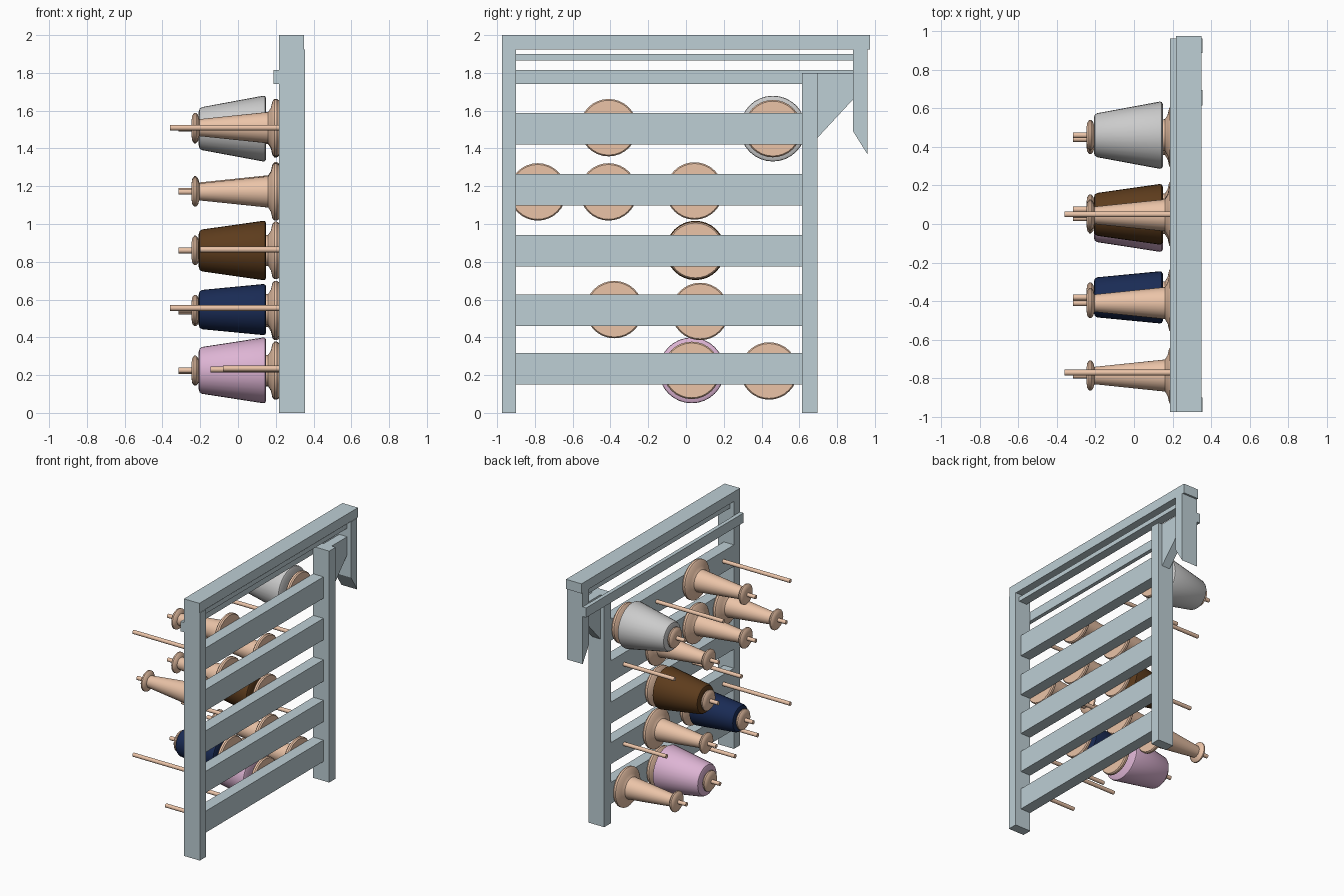
import bpy, bmesh
from math import cos, sin, pi, radians

if "Cube" in bpy.data.objects:
    bpy.data.objects.remove(bpy.data.objects["Cube"])


def mat(name, rgb):
    m = bpy.data.materials.new(name)
    m.diffuse_color = (*rgb, 1)
    m.use_nodes = True
    m.node_tree.nodes["Principled BSDF"].inputs["Base Color"].default_value = m.diffuse_color
    return m


PAINT = mat("pale_blue_paint", (0.51, 0.62, 0.66))
WOOD = mat("bare_wood", (0.83, 0.55, 0.39))
YARN = {
    "grey": mat("grey_yarn", (0.55, 0.55, 0.55)),
    "brown": mat("brown_yarn", (0.11, 0.045, 0.012)),
    "blue": mat("blue_yarn", (0.010, 0.024, 0.09)),
    "pink": mat("pink_yarn", (0.73, 0.46, 0.66)),
}


def finish(name, bm, material, smooth=False):
    bmesh.ops.recalc_face_normals(bm, faces=bm.faces)
    me = bpy.data.meshes.new(name)
    bm.to_mesh(me)
    bm.free()
    me.materials.append(material)
    ob = bpy.data.objects.new(name, me)
    bpy.context.collection.objects.link(ob)
    if smooth:
        bpy.ops.object.select_all(action='DESELECT')
        ob.select_set(True)
        bpy.context.view_layer.objects.active = ob
        bpy.ops.object.shade_smooth_by_angle(angle=radians(35))
    return ob


def board(name, yz, x0, x1):
    """Side outline (y, z) extruded from x0 to x1."""
    bm = bmesh.new()
    face = bm.faces.new([bm.verts.new((x0, y, z)) for y, z in yz])
    new = bmesh.ops.extrude_face_region(bm, geom=[face])["geom"]
    bmesh.ops.translate(bm, vec=(x1 - x0, 0, 0),
                        verts=[v for v in new if isinstance(v, bmesh.types.BMVert)])
    return finish(name, bm, PAINT)


def box(name, y0, y1, z0, z1, x0=0.217, x1=0.354):
    return board(name, [(y0, z0), (y1, z0), (y1, z1), (y0, z1)], x0, x1)


def lathe(name, profile, y, z, material, n=32):
    """Profile (x, radius) turned around an x-directed axis, with end caps."""
    bm = bmesh.new()
    rings = [[bm.verts.new((x, y + r * cos(2 * pi * i / n), z + r * sin(2 * pi * i / n)))
              for i in range(n)] for x, r in profile]
    for a, b in zip(rings, rings[1:]):
        for i in range(n):
            j = (i + 1) % n
            bm.faces.new((a[i], a[j], b[j], b[i]))
    bm.faces.new(rings[0])
    bm.faces.new(rings[-1])
    return finish(name, bm, material, True)


def peg(name, y, z, tip):
    lathe(name, [(0.25, 0.015), (tip, 0.015)], y, z, WOOD, 16)


# frame
box("left_post", -0.975, -0.90, 0, 1.925)
box("right_post", 0.615, 0.695, 0, 1.80)
box("top_beam", -0.975, 0.975, 1.925, 2.0, 0.217, 0.350)
board("hanging_post", [(0.885, 1.925), (0.96, 1.925), (0.96, 1.37), (0.885, 1.49)], 0.217, 0.354)
board("corner_brace", [(0.695, 1.80), (0.885, 1.80), (0.885, 1.66), (0.695, 1.455)], 0.25, 0.32)
box("upper_rail", -0.90, 0.885, 1.865, 1.90, 0.25, 0.32)
box("back_rail", -0.975, 0.96, 1.74, 1.815, 0.187, 0.217)
for i, z in enumerate((0.15, 0.46, 0.775, 1.097, 1.42)):
    box(f"slat_{i + 1}", -0.90, 0.615, z, z + 0.167, 0.217, 0.305)

# empty pegs: y, z, tip x
for i, p in enumerate([(-0.77, 1.51, -0.36), (0.05, 1.51, -0.36), (0.45, 1.175, -0.22),
                       (-0.40, 0.865, -0.20), (-0.77, 0.555, -0.36), (0.45, 0.555, -0.15),
                       (-0.77, 0.235, -0.08), (-0.40, 0.23, -0.145)]):
    peg(f"peg_{i + 1}", *p)

# bobbins: y, z, yarn colour, small and large yarn radius
SPOOL = [(0.216, 0.145), (0.207, 0.152), (0.192, 0.152), (0.182, 0.140), (0.174, 0.105),
         (0.16, 0.083), (-0.205, 0.045), (-0.212, 0.068), (-0.222, 0.078), (-0.232, 0.078),
         (-0.242, 0.065), (-0.246, 0.04)]
BOBBINS = [(-0.41, 1.51, None, 0, 0), (0.46, 1.505, "grey", 0.108, 0.174),
           (-0.785, 1.17, None, 0, 0), (-0.41, 1.17, None, 0, 0), (0.045, 1.175, None, 0, 0),
           (0.05, 0.86, "brown", 0.105, 0.157),
           (-0.38, 0.547, "blue", 0.098, 0.135), (0.075, 0.537, None, 0, 0),
           (0.03, 0.225, "pink", 0.118, 0.174), (0.44, 0.222, None, 0, 0)]
for i, (y, z, colour, r0, r1) in enumerate(BOBBINS):
    lathe(f"bobbin_{i + 1}", SPOOL, y, z, WOOD)
    peg(f"bobbin_peg_{i + 1}", y, z, -0.315)
    if colour:
        lathe(f"{colour}_yarn", [(0.148, 0.07), (0.149, r1 - 0.012), (0.143, r1 - 0.002),
                                 (0.133, r1), (-0.19, r0 + 0.006), (-0.203, r0 - 0.002),
                                 (-0.208, r0 - 0.018), (-0.208, 0.043)], y, z, YARN[colour])
